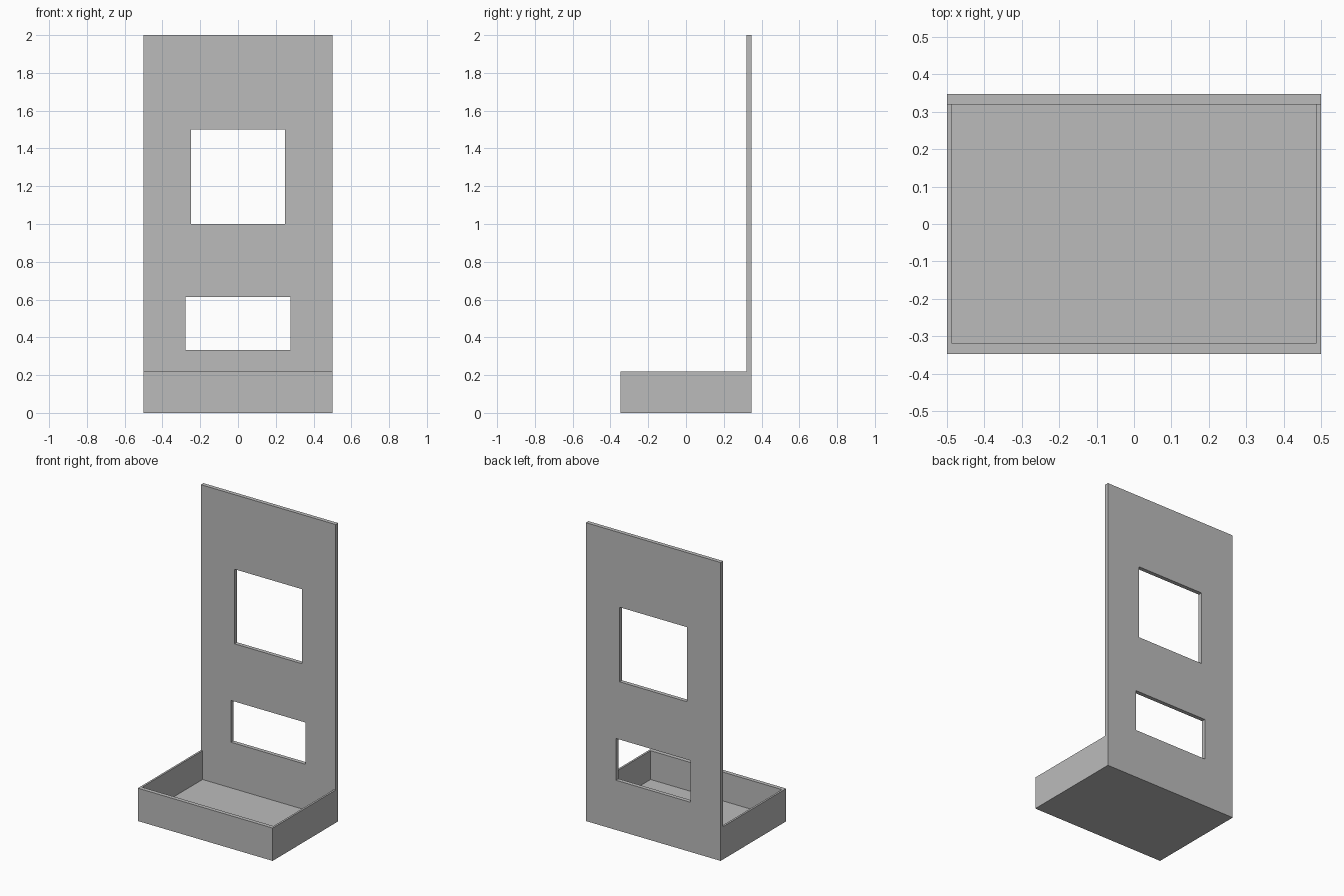
import bpy
import bmesh
from mathutils import Vector

cube = bpy.data.objects.get("Cube")
if cube:
    bpy.data.objects.remove(cube, do_unlink=True)

# Overall dimensions
HALF_W, HALF_D, HEIGHT = 0.5, 0.347, 2.0
TRAY_H, THICK, SIDE = 0.22, 0.027, 0.013
PANEL_FRONT = HALF_D - THICK

grey = bpy.data.materials.new("plain grey")
grey.use_nodes = True
colour = (0.5, 0.5, 0.5, 1)
grey.diffuse_color = colour
grey.node_tree.nodes["Principled BSDF"].inputs["Base Color"].default_value = colour


def box(name, low, high):
    """Flat-shaded box between two opposite corners."""
    low, high = Vector(low), Vector(high)
    bm = bmesh.new()
    bmesh.ops.create_cube(bm, size=1)
    bmesh.ops.scale(bm, vec=high - low, verts=bm.verts)
    bmesh.ops.translate(bm, vec=(low + high) / 2, verts=bm.verts)
    mesh = bpy.data.meshes.new(name)
    bm.to_mesh(mesh)
    bm.free()
    mesh.materials.append(grey)
    obj = bpy.data.objects.new(name, mesh)
    bpy.context.collection.objects.link(obj)
    return obj


def cut(target, low, high):
    """Subtract a box from the target and discard the cutter."""
    cutter = box("cutter", low, high)
    cutter.hide_render = True
    mod = target.modifiers.new("cut", 'BOOLEAN')
    mod.operation = 'DIFFERENCE'
    mod.solver = 'EXACT'
    mod.object = cutter
    bpy.context.view_layer.objects.active = target
    bpy.ops.object.modifier_apply(modifier=mod.name)
    bpy.data.objects.remove(cutter, do_unlink=True)


# Tall back panel with a square opening above a wide one
panel = box("back_panel", (-HALF_W, PANEL_FRONT, 0), (HALF_W, HALF_D, HEIGHT))
for half, bottom, top in ((0.25, 1.0, 1.5), (0.277, 0.333, 0.613)):
    cut(panel, (-half, 0, bottom), (half, 1, top))

# Shallow open tray, closed at the rear by the panel
tray = box("tray", (-HALF_W, -HALF_D, 0), (HALF_W, PANEL_FRONT, TRAY_H))
cut(tray, (SIDE - HALF_W, THICK - HALF_D, THICK), (HALF_W - SIDE, 1, 1))
